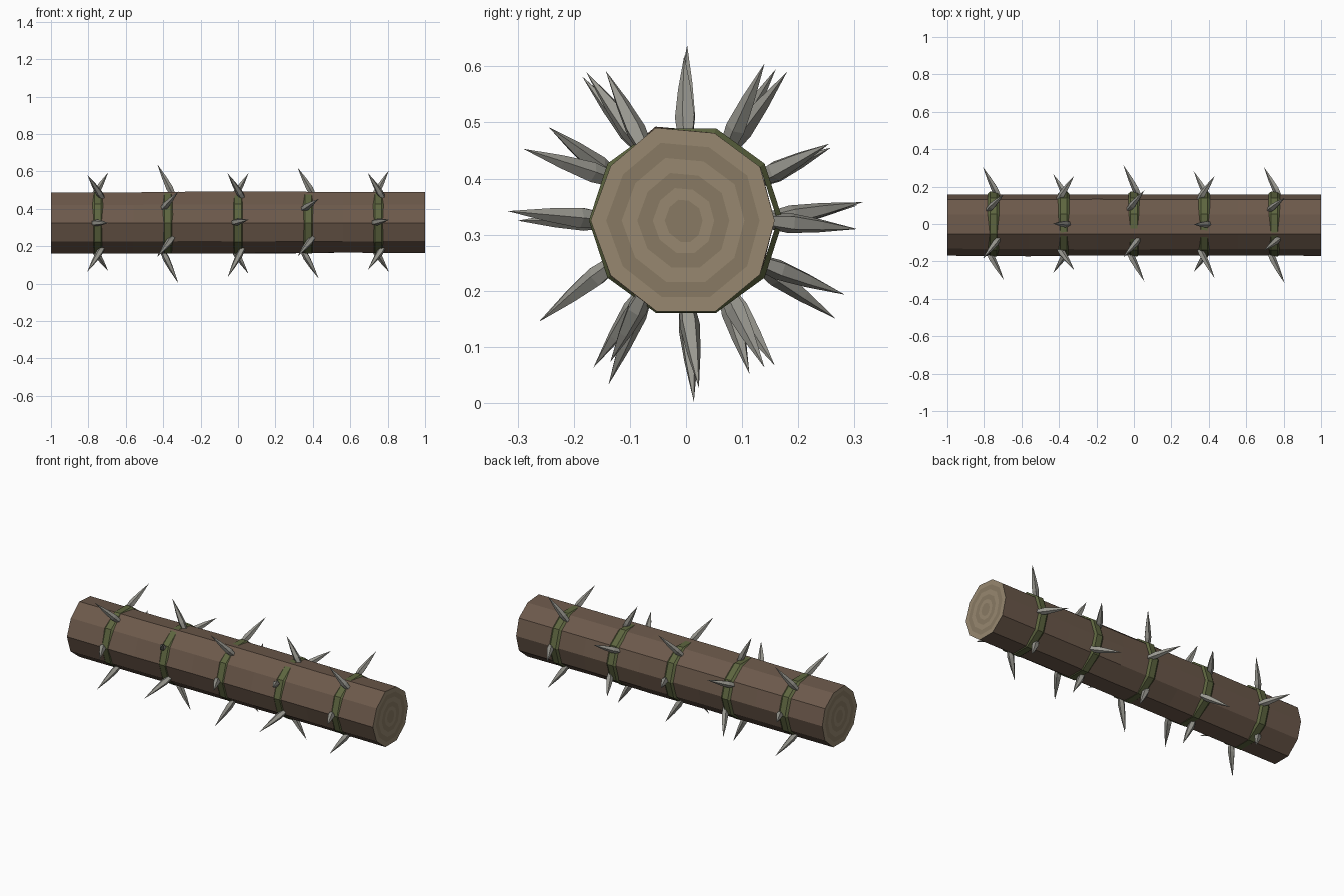
import bpy, bmesh, math, random
from mathutils import Vector

if "Cube" in bpy.data.objects:
    bpy.data.objects.remove(bpy.data.objects["Cube"])

random.seed(4)
CZ = 0.325      # height of the log axis
SIDES = 10


def material(name, rgb):
    m = bpy.data.materials.new(name)
    m.diffuse_color = (*rgb, 1)
    m.use_nodes = True
    m.node_tree.nodes["Principled BSDF"].inputs["Base Color"].default_value = m.diffuse_color
    return m


bark = material("bark", (0.15, 0.10, 0.07))
wood = material("cut wood", (0.31, 0.245, 0.16))
grain = material("wood grain", (0.25, 0.195, 0.125))
vine = material("vine", (0.11, 0.13, 0.05))
bone = material("spike", (0.32, 0.315, 0.28))


def finish(bm, name, mats):
    bmesh.ops.recalc_face_normals(bm, faces=bm.faces)
    me = bpy.data.meshes.new(name)
    bm.to_mesh(me)
    bm.free()
    for m in mats:
        me.materials.append(m)
    ob = bpy.data.objects.new(name, me)
    bpy.context.collection.objects.link(ob)
    return ob


def bridge(bm, a, b):
    n = len(a)
    for i in range(n):
        bm.faces.new((a[i], a[(i + 1) % n], b[(i + 1) % n], b[i]))


def polar(x, r, i, n=SIDES):
    t = 2 * math.pi * i / n
    return Vector((x, r * math.cos(t), CZ + r * math.sin(t)))


# log: slightly uneven ten-sided trunk
bm = bmesh.new()
rings = []
side_r = [0.158, 0.163, 0.164, 0.174, 0.166, 0.17, 0.166, 0.17, 0.17, 0.163]
for x in (-1, -0.56, -0.19, 0.2, 0.56, 1):
    rings.append([bm.verts.new(polar(x, side_r[i] + (0 if x == 1 else random.uniform(-0.003, 0.003)), i))
                  for i in range(SIDES)])
for a, b in zip(rings, rings[1:]):
    bridge(bm, a, b)
# sawn ends with growth rings
for ring in (rings[0], rings[-1]):
    cap = bm.faces.new(ring)
    for k, t in enumerate((0.012, 0.026, 0.026, 0.026, 0.026, 0.02)):
        made = bmesh.ops.inset_region(bm, faces=[cap], thickness=t, use_even_offset=True)["faces"]
        for f in made:
            f.material_index = 2 if k % 2 == 0 else 1
    cap.material_index = 2
finish(bm, "log", [bark, wood, grain])

# vine bands wrapped round the log
BANDS = (-0.75, -0.375, 0, 0.375, 0.75)
for n, x in enumerate(BANDS):
    bm = bmesh.new()
    loops = [[bm.verts.new(polar(x + dx, r, i)) for i in range(SIDES)]
             for dx, r in ((-0.03, 0.163), (-0.018, 0.173), (0.018, 0.173), (0.03, 0.163))]
    for k in range(4):
        bridge(bm, loops[k], loops[(k + 1) % 4])
    finish(bm, f"band_{n + 1}", [vine])


def spike(name, base, tip):
    # five-sided thorn, slightly swollen above the root
    bm = bmesh.new()
    axis = tip - base
    q = axis.to_track_quat('Z', 'Y')
    loops = [[bm.verts.new(base + axis * t + q @ Vector((r * math.cos(i * math.tau / 5),
                                                         r * math.sin(i * math.tau / 5), 0)))
              for i in range(5)] for t, r in ((0, 0.013), (0.28, 0.019), (0.6, 0.0125))]
    bridge(bm, loops[0], loops[1])
    bridge(bm, loops[1], loops[2])
    bm.faces.new(loops[0])
    point = bm.verts.new(tip)
    for i in range(5):
        bm.faces.new((loops[2][i], loops[2][(i + 1) % 5], point))
    finish(bm, name, [bone])


# spike tips (y, z) for each band, six round the log, leaning alternately along x
TIPS = (
    ((0.305, 0.352), (0.16, 0.595), (-0.185, 0.582), (-0.30, 0.325), (-0.165, 0.063), (0.158, 0.067)),
    ((0.258, 0.455), (0.002, 0.638), (-0.245, 0.492), (-0.262, 0.145), (0.014, 0.002), (0.267, 0.15)),
    ((0.315, 0.358), (0.18, 0.59), (-0.178, 0.59), (-0.308, 0.342), (-0.138, 0.033), (0.113, 0.052)),
    ((0.255, 0.462), (-0.003, 0.62), (-0.29, 0.453), (-0.258, 0.147), (0.023, 0.027), (0.283, 0.193)),
    ((0.305, 0.31), (0.14, 0.605), (-0.143, 0.592), (-0.318, 0.342), (-0.135, 0.073), (0.14, 0.063)),
)
for n, x in enumerate(BANDS):
    odd = n % 2
    for k, (y, z) in enumerate(TIPS[n]):
        lean = -1 if (k + odd) % 2 == 0 else 1
        base = polar(x - 0.033 * lean, 0.14, 2 * k + odd, 12)
        spike(f"spike_{n + 1}_{k + 1}", base, Vector((x + 0.056 * lean, y, z)))
